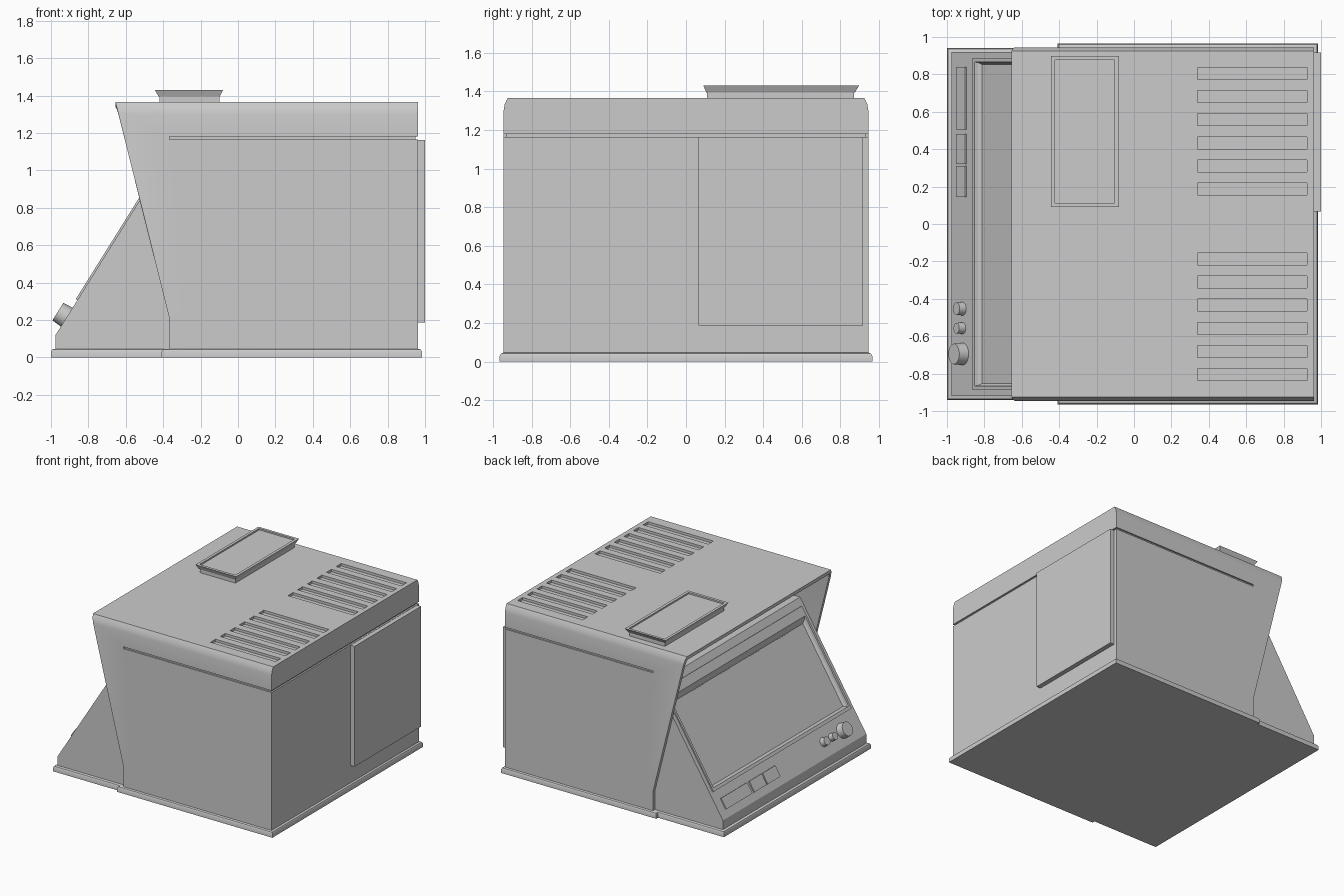
import bpy, bmesh
from math import sqrt
from mathutils import Matrix, Vector

if "Cube" in bpy.data.objects:
    bpy.data.objects.remove(bpy.data.objects["Cube"])

# Local frame of the sloped console face: a = up the slope, b = y, c = outward
L = sqrt(0.595 ** 2 + 0.952 ** 2)
ux, uz = 0.595 / L, 0.952 / L
SLOPE = Matrix(((ux, 0, -uz, -0.975), (0, 1, 0, 0), (uz, 0, ux, 0.12), (0, 0, 0, 1)))


def finish(name, bm, mat=None, normals=True):
    if normals:
        bmesh.ops.recalc_face_normals(bm, faces=bm.faces)
    if mat:
        bm.transform(mat)
    me = bpy.data.meshes.new(name)
    bm.to_mesh(me)
    bm.free()
    ob = bpy.data.objects.new(name, me)
    bpy.context.collection.objects.link(ob)
    return ob


def add_rings(bm, rings):
    """Rectangular rings (x0, x1, y0, y1, z) joined in order, both ends capped."""
    loops = [[bm.verts.new(p) for p in ((a, c, z), (b, c, z), (b, d, z), (a, d, z))]
             for a, b, c, d, z in rings]
    for p, q in zip(loops, loops[1:]):
        for i in range(4):
            j = (i + 1) % 4
            bm.faces.new((p[i], p[j], q[j], q[i]))
    bm.faces.new(loops[0][::-1])
    bm.faces.new(loops[-1])


def loft(name, rings, mat=None):
    bm = bmesh.new()
    add_rings(bm, rings)
    return finish(name, bm, mat)


def boxes(name, specs, mat=None):
    bm = bmesh.new()
    for a, b, c, d, e, f in specs:
        add_rings(bm, [(a, b, c, d, e), (a, b, c, d, f)])
    return finish(name, bm, mat)


def apply_mod(ob, kind, **props):
    m = ob.modifiers.new(kind.title(), kind)
    for k, v in props.items():
        setattr(m, k, v)
    bpy.context.view_layer.objects.active = ob
    bpy.ops.object.modifier_apply(modifier=m.name)


def cut(ob, cutter):
    apply_mod(ob, 'BOOLEAN', operation='DIFFERENCE', solver='EXACT', object=cutter)
    bpy.data.objects.remove(cutter)


def smooth(ob, angle=0.6):
    bpy.ops.object.select_all(action='DESELECT')
    ob.select_set(True)
    bpy.context.view_layer.objects.active = ob
    bpy.ops.object.shade_smooth_by_angle(angle=angle)


# Base plinth: wide rear part and narrower console part, eased top edge
def plinth(name, x0, x1, y):
    e = 0.006
    smooth(loft(name, [(x0, x1, -y, y, 0), (x0, x1, -y, y, 0.03),
                       (x0 + e, x1 - e, -y + e, y - e, 0.041),
                       (x0 + 0.016, x1 - 0.016, -y + 0.016, y - 0.016, 0.046)]))


plinth("rear_base", -0.408, 0.984, 0.965)
plinth("console_base", -1.0, -0.36, 0.942)


# Hood: cross-section swept along x with a raked, open front
def front_x(z):
    return -0.365 - max(0, z - 0.2) / 1.165 * 0.29


BACK = 0.963
half = [(0.945, 0.04), (0.945, 0.2), (0.945, 1.3), (0.939, 1.335), (0.924, 1.365)]
section = half + [(-y, z) for y, z in reversed(half)]
bm = bmesh.new()
cols = [[bm.verts.new((x(z), y, z)) for y, z in section]
        for x in (front_x, lambda z: -0.3, lambda z: BACK)]
for p, q in zip(cols, cols[1:]):
    for i in range(len(section) - 1):
        bm.faces.new((p[i], p[i + 1], q[i + 1], q[i]))
bm.faces.new(cols[-1])
bmesh.ops.recalc_face_normals(bm, faces=bm.faces)
roof = max(bm.faces, key=lambda f: f.calc_center_median().z)
if roof.normal.z < 0:
    bmesh.ops.reverse_faces(bm, faces=bm.faces)
hood = finish("hood", bm, normals=False)
apply_mod(hood, 'SOLIDIFY', thickness=0.026, offset=-1, use_even_offset=True)

# Blind roof vent slots, and the groove around both sides and the back
slots = [(0.34, 0.925, s * y - 0.032, s * y + 0.032, 1.345, 1.4)
         for s in (1, -1) for y in [0.187 + 0.1235 * i for i in range(6)]]
cut(hood, boxes("slot_cutter", slots))
for spec in ((-0.365, 1, 0.933, 1, 1.165, 1.18), (-0.365, 1, -1, -0.933, 1.165, 1.18),
             (BACK - 0.013, 1, -1, 1, 1.165, 1.18)):
    cut(hood, boxes("groove_cutter", [spec]))
smooth(hood, 0.5)

# Raised panel on the back
boxes("back_panel", [(0.95, 1.0, 0.066, 0.918, 0.187, 1.163)])

# Sloped console body, tucked inside the hood
profile = [(-0.975, 0.04), (-0.975, 0.12), (-0.38, 1.072), (-0.2, 1.072), (-0.2, 0.04)]
bm = bmesh.new()
face = bm.faces.new([bm.verts.new((x, -0.919, z)) for x, z in profile])
ext = bmesh.ops.extrude_face_region(bm, geom=[face])
bmesh.ops.translate(bm, vec=(0, 1.838, 0), verts=[v for v in ext["geom"] if isinstance(v, bmesh.types.BMVert)])
console = finish("console", bm)
cut(console, boxes("screen_cutter", [(0.235, 1.045, -0.875, 0.875, -0.06, 0.1)], SLOPE))

# Screen bezel (raised rim, sloped recess) and screen
loft("screen_bezel", [(0.22, 1.06, -0.885, 0.885, -0.055), (0.22, 1.06, -0.885, 0.885, 0.01),
                      (0.245, 0.985, -0.866, 0.866, 0.01), (0.25, 0.96, -0.863, 0.863, -0.01),
                      (0.26, 0.94, -0.852, 0.852, -0.03)], SLOPE)
boxes("screen", [(0.264, 0.935, -0.849, 0.849, -0.04, -0.028)], SLOPE)

# Raised push keys
for i, (y0, y1) in enumerate(((0.505, 0.84), (0.32, 0.48), (0.145, 0.31))):
    boxes(f"key_{i + 1}", [(0.06, 0.15, y0, y1, -0.01, 0.01)], SLOPE)

# Control knobs
for i, (y, r, h) in enumerate(((-0.695, 0.06, 0.056), (-0.557, 0.031, 0.04), (-0.453, 0.036, 0.04))):
    bm = bmesh.new()
    bmesh.ops.create_cone(bm, cap_ends=True, segments=32, radius1=r, radius2=r * 0.92, depth=h + 0.01)
    smooth(finish(f"knob_{i + 1}", bm, SLOPE @ Matrix.Translation(Vector((0.112, y, (h - 0.01) / 2)))))

# Flared tray on the roof
loft("roof_tray", [(-0.42, -0.1, 0.11, 0.87, 1.355), (-0.42, -0.1, 0.11, 0.87, 1.395),
                   (-0.425, -0.097, 0.105, 0.875, 1.395), (-0.445, -0.08, 0.09, 0.897, 1.43),
                   (-0.423, -0.103, 0.113, 0.876, 1.43), (-0.423, -0.103, 0.113, 0.876, 1.418)])
